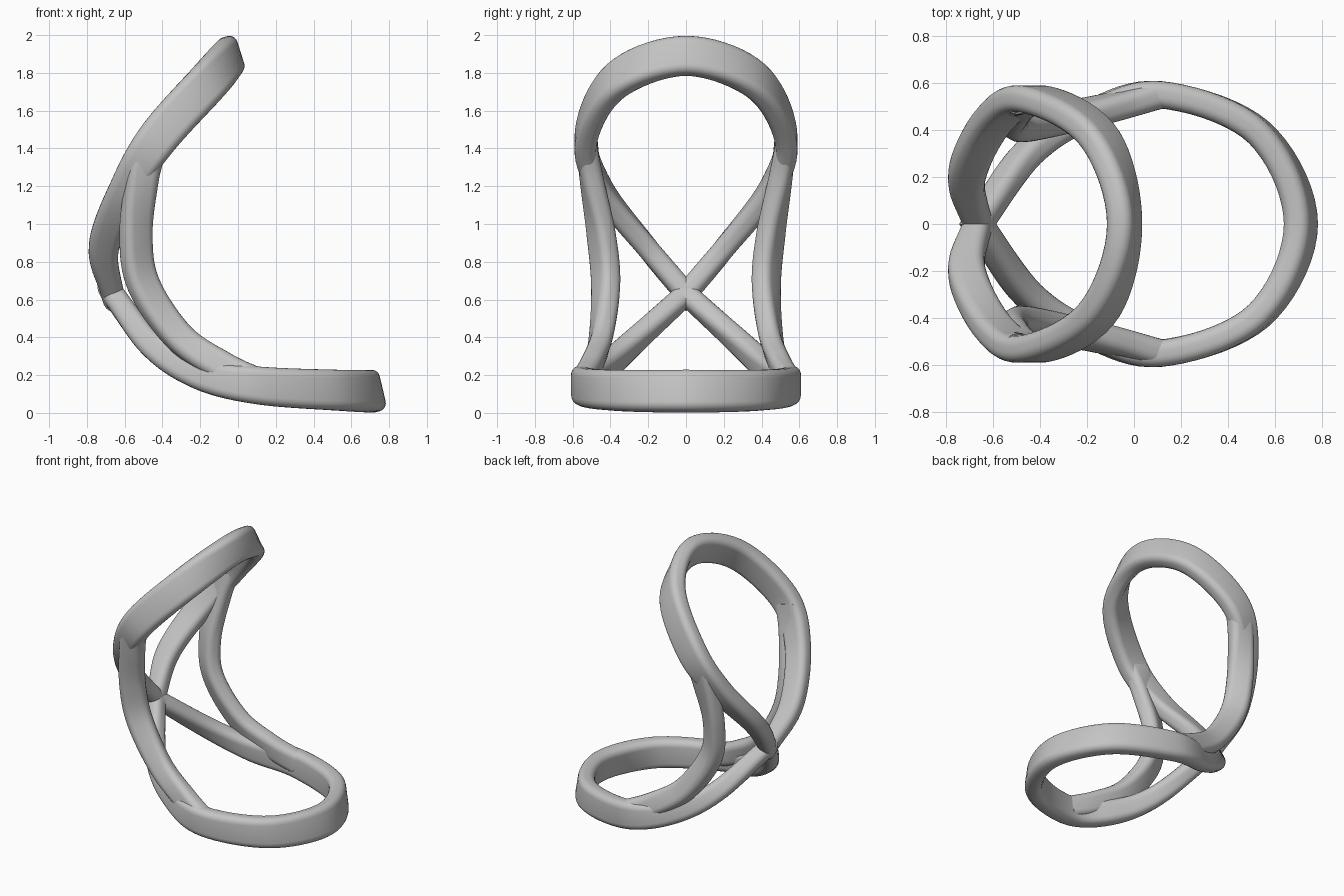
import bpy, bmesh, math
from mathutils import Vector, Matrix

cube = bpy.data.objects.get("Cube")
if cube:
    bpy.data.objects.remove(cube, do_unlink=True)

grey = bpy.data.materials.new("plain_grey")
grey.use_nodes = True
COLOUR = (0.55, 0.55, 0.55, 1)
grey.diffuse_color = COLOUR
grey.node_tree.nodes["Principled BSDF"].inputs["Base Color"].default_value = COLOUR

THICK, ROUND, STEPS = 0.115, 0.045, 9


def section(width):
    """Rounded rectangle: u across the thickness, v across the width."""
    hu, hv = THICK / 2 - ROUND, width / 2 - ROUND
    pts = []
    for corner, (su, sv) in enumerate([(1, 1), (-1, 1), (-1, -1), (1, -1)]):
        for i in range(6):
            a = math.pi / 2 * (corner + i / 5)
            pts.append((su * hu + ROUND * math.cos(a), sv * hv + ROUND * math.sin(a)))
    return pts


def spline(a, b, c, d, t):
    return 0.5 * (2 * b + (c - a) * t + (2 * a - 5 * b + 4 * c - d) * t * t
                  + (3 * b - a - 3 * c + d) * t ** 3)


def band(name, rows, mirrored_start, clip):
    """Sweep a half band through rows of (position, width direction, width), then mirror it in y."""
    keys = [(Vector(p), Vector(w).normalized(), s) for p, w, s in rows]

    def extend(a, b):
        return (2 * a[0] - b[0], a[1], a[2])

    flip = Vector((1, -1, 1))
    first = (keys[1][0] * flip, keys[1][1] * flip, keys[1][2]) if mirrored_start else extend(keys[0], keys[1])
    last = extend(keys[-1], keys[-2])
    keys = [first] + keys + [last]
    if clip:
        keys.append(extend(keys[-1], keys[-2]))
    samples = []
    for k in range(1, len(keys) - 2):
        for i in range(STEPS):
            samples.append([spline(*(keys[k + j][n] for j in (-1, 0, 1, 2)), i / STEPS) for n in range(3)])
    samples.append(list(keys[-2]))

    bm = bmesh.new()
    rings = []
    for i, (pos, wide, size) in enumerate(samples):
        tangent = (samples[min(i + 1, len(samples) - 1)][0] - samples[max(i - 1, 0)][0]).normalized()
        if i == 0 and mirrored_start:
            tangent = Vector((0, 1, 0))
        wide = (wide - tangent * wide.dot(tangent)).normalized()
        side = tangent.cross(wide)
        rings.append([bm.verts.new(pos + side * u + wide * v) for u, v in section(size)])
    for a, b in zip(rings, rings[1:]):
        for i in range(len(a)):
            j = (i + 1) % len(a)
            bm.faces.new((a[i], a[j], b[j], b[i]))
    if not mirrored_start:
        bm.faces.new(rings[0])
    if not clip:
        bm.faces.new(rings[-1])
    # Mitre at the middle plane
    if clip:
        bmesh.ops.bisect_plane(bm, geom=bm.verts[:] + bm.edges[:] + bm.faces[:], dist=1e-5,
                               plane_co=(0, 0, 0), plane_no=(0, 1, 0), clear_inner=True)
    copy = bmesh.ops.duplicate(bm, geom=bm.verts[:] + bm.edges[:] + bm.faces[:])["geom"]
    bmesh.ops.transform(bm, matrix=Matrix.Scale(-1, 4, (0, 1, 0)),
                        verts=[g for g in copy if isinstance(g, bmesh.types.BMVert)])
    bmesh.ops.remove_doubles(bm, verts=bm.verts[:], dist=0.0005)
    bmesh.ops.recalc_face_normals(bm, faces=bm.faces[:])
    mesh = bpy.data.meshes.new(name)
    bm.to_mesh(mesh)
    bm.free()
    mesh.materials.append(grey)
    obj = bpy.data.objects.new(name, mesh)
    bpy.context.collection.objects.link(obj)
    bpy.ops.object.select_all(action="DESELECT")
    obj.select_set(True)
    bpy.context.view_layer.objects.active = obj
    bpy.ops.object.shade_smooth_by_angle(angle=math.radians(35))


# Leaning back loop, from its top down to the crossing
band("back_loop", [
    ((-0.04, 0, 1.89), (0.3, 0, -0.95), 0.21),
    ((-0.15, 0.37, 1.76), (0.55, 0, -0.83), 0.22),
    ((-0.42, 0.53, 1.46), (0.78, 0, -0.62), 0.215),
    ((-0.59, 0.45, 1.19), (0.9, 0, -0.4), 0.18),
    ((-0.71, 0.21, 0.88), (1, 0, -0.03), 0.16),
    ((-0.665, 0, 0.63), (0.95, 0, 0.3), 0.12),
], True, True)

# Flat seat loop, from its front edge back to the crossing
band("seat_loop", [
    ((0.71, 0, 0.115), (-0.23, 0, 0.97), 0.225),
    ((0.53, 0.39, 0.12), (-0.12, 0, 1), 0.215),
    ((0.11, 0.55, 0.145), (0.08, 0, 1), 0.2),
    ((-0.2, 0.46, 0.205), (0.3, 0, 0.95), 0.165),
    ((-0.45, 0.3, 0.355), (0.62, 0, 0.75), 0.14),
    ((-0.665, 0, 0.63), (0.95, 0, 0.3), 0.12),
], True, True)

# Curved side bars joining the two loops
band("side_bars", [
    ((-0.46, 0.528, 1.43), (0.8, 0, -0.6), 0.18),
    ((-0.505, 0.5, 1.24), (0.9, -0.2, -0.3), 0.17),
    ((-0.54, 0.45, 0.95), (0.85, -0.5, 0), 0.175),
    ((-0.5, 0.425, 0.68), (0.8, -0.5, 0.3), 0.175),
    ((-0.31, 0.45, 0.4), (0.6, -0.3, 0.7), 0.16),
    ((-0.08, 0.5, 0.245), (0.4, -0.1, 0.9), 0.16),
    ((0.11, 0.548, 0.155), (0.1, 0, 1), 0.16),
], False, False)
